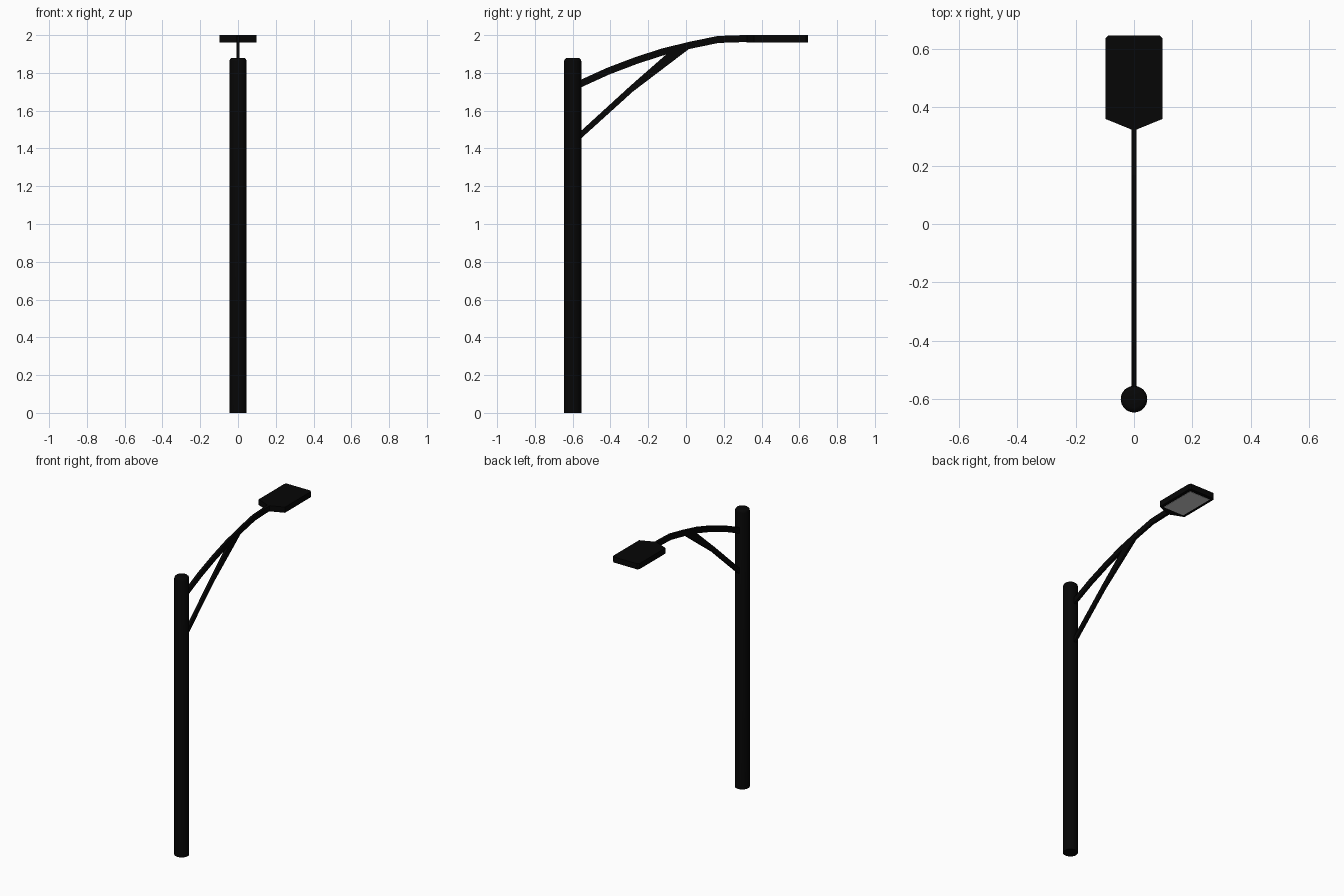
import bpy
import bmesh
from mathutils import Vector

cube = bpy.data.objects.get("Cube")
if cube:
    bpy.data.objects.remove(cube, do_unlink=True)


def material(name, rgb):
    mat = bpy.data.materials.new(name)
    mat.use_nodes = True
    mat.diffuse_color = (*rgb, 1)
    mat.node_tree.nodes["Principled BSDF"].inputs["Base Color"].default_value = (*rgb, 1)
    return mat


black = material("black metal", (0.0018, 0.0018, 0.0018))
grey = material("pale grey lens", (0.64, 0.64, 0.64))


def prism(name, outline, depth, mat):
    """Extrude a closed 3D outline along the vector depth."""
    bm = bmesh.new()
    base = bm.faces.new([bm.verts.new(p) for p in outline])
    extruded = bmesh.ops.extrude_face_region(bm, geom=[base])["geom"]
    verts = [g for g in extruded if isinstance(g, bmesh.types.BMVert)]
    bmesh.ops.translate(bm, verts=verts, vec=Vector(depth))
    bmesh.ops.recalc_face_normals(bm, faces=bm.faces)
    mesh = bpy.data.meshes.new(name)
    bm.to_mesh(mesh)
    bm.free()
    mesh.materials.append(mat)
    obj = bpy.data.objects.new(name, mesh)
    bpy.context.collection.objects.link(obj)
    return obj


def side_bar(name, upper, lower, width):
    """Flat bar drawn in the side plane as an upper and a lower edge."""
    outline = [(-width / 2, y, z) for y, z in upper + lower[::-1]]
    return prism(name, outline, (width, 0, 0), black)


# Pole with a softened top rim
HEIGHT, POLE_Y, RADIUS = 1.88, -0.6, 0.0455
bpy.ops.mesh.primitive_cylinder_add(vertices=32, radius=RADIUS, depth=HEIGHT,
                                    location=(0, POLE_Y, HEIGHT / 2))
pole = bpy.context.object
pole.name = "pole"
pole.data.materials.append(black)
bm = bmesh.new()
bm.from_mesh(pole.data)
rim = [e for e in bm.edges if all(v.co.z > 0 for v in e.verts)]
bmesh.ops.bevel(bm, geom=rim, offset=0.018, segments=3, profile=0.5, affect='EDGES')
bm.to_mesh(pole.data)
bm.free()
bpy.ops.object.shade_smooth_by_angle()

# Curved arm, offset to both sides of its centre line
centre = [Vector(p) for p in [(-0.6, 1.725), (-0.56, 1.742), (-0.41, 1.81), (-0.26, 1.867),
                              (-0.12, 1.912), (0.02, 1.946), (0.17, 1.977), (0.29, 1.981),
                              (0.4, 1.981)]]
upper, lower = [], []
for i, p in enumerate(centre):
    along = (centre[min(i + 1, len(centre) - 1)] - centre[max(i - 1, 0)]).normalized()
    normal = Vector((-along.y, along.x)) * 0.0185
    upper.append(tuple(p + normal))
    lower.append(tuple(p - normal))
side_bar("arm", upper, lower, 0.017)

# Brace that widens where it joins the arm
side_bar("brace",
         [(-0.6, 1.453), (-0.56, 1.489), (-0.295, 1.731), (-0.1, 1.902)],
         [(-0.6, 1.413), (-0.56, 1.449), (-0.28, 1.702), (0.02, 1.93)], 0.017)

# Lamp head with a pointed front and clipped rear corners
half = [(0.098, 0.36), (0.098, 0.635), (0.088, 0.646)]
plan = [(0, 0.32)] + half + [(-x, y) for x, y in half[::-1]]
prism("lamp_head", [(x, y, 1.962) for x, y in plan], (0, 0, 0.038), black)

# Lens plate on the underside
lens = [(0.077, 0.373), (0.077, 0.622), (-0.077, 0.622), (-0.077, 0.373)]
prism("lens", [(x, y, 1.96) for x, y in lens], (0, 0, 0.004), grey)
